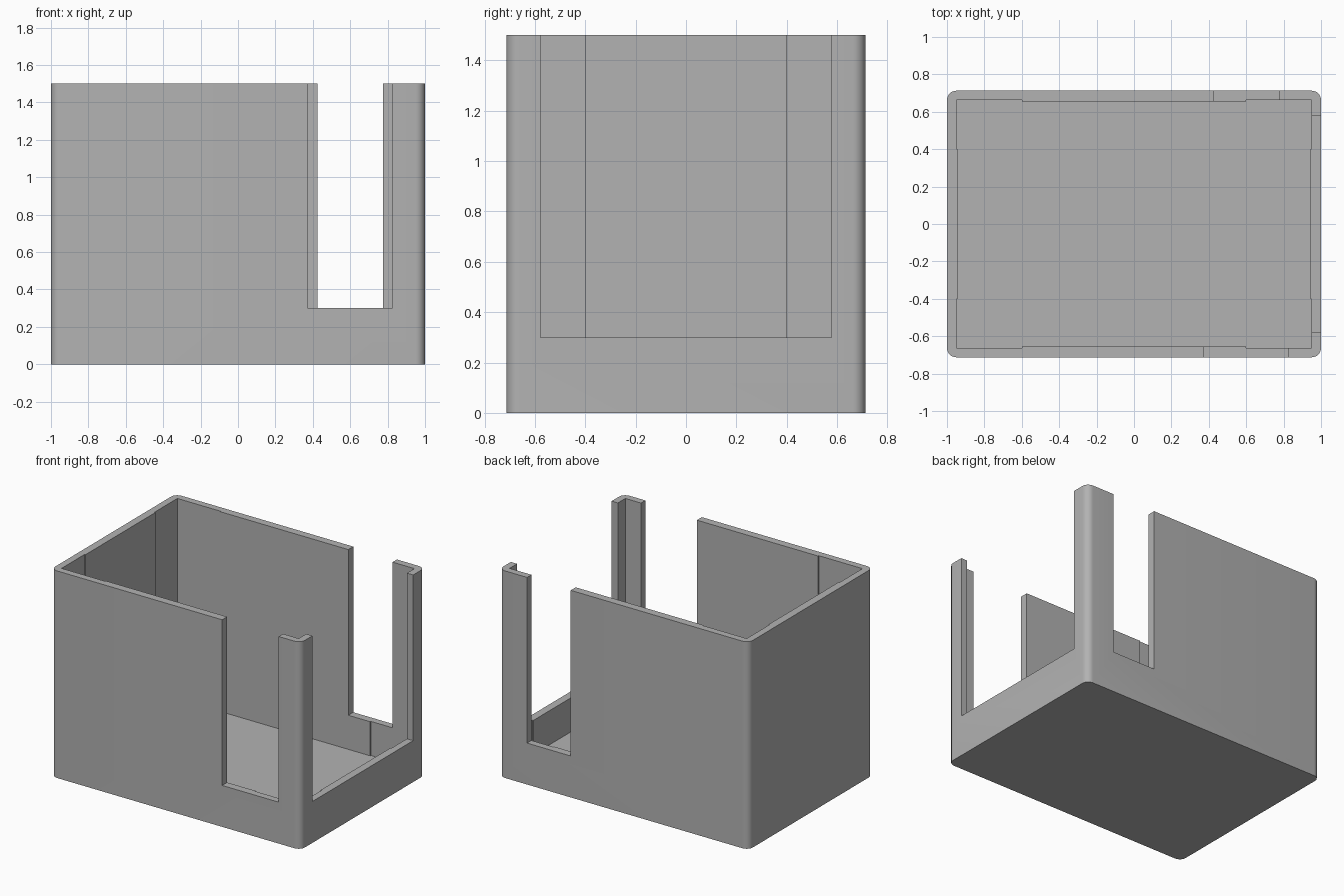
import bpy
import bmesh
import math

cube = bpy.data.objects.get("Cube")
if cube:
    bpy.data.objects.remove(cube, do_unlink=True)

HALF_X, HALF_Y, HEIGHT = 1.0, 0.7125, 1.5
WALL, FLOOR, RADIUS = 0.05, 0.053, 0.05
PAD = 0.007           # thickness of the raised pads inside each wall
SLOT_Z = 0.3          # bottom of the open slots

gray = bpy.data.materials.new("plain_gray")
gray.use_nodes = True
color = (0.448, 0.448, 0.448, 1)
gray.diffuse_color = color
gray.node_tree.nodes["Principled BSDF"].inputs["Base Color"].default_value = color


def prism(name, outline, z0, z1):
    """Extrude a counter-clockwise outline from z0 to z1."""
    bm = bmesh.new()
    face = bm.faces.new([bm.verts.new((x, y, z0)) for x, y in outline])
    top = bmesh.ops.extrude_face_region(bm, geom=[face])["geom"]
    verts = [v for v in top if isinstance(v, bmesh.types.BMVert)]
    bmesh.ops.translate(bm, verts=verts, vec=(0, 0, z1 - z0))
    bmesh.ops.recalc_face_normals(bm, faces=bm.faces)
    mesh = bpy.data.meshes.new(name)
    bm.to_mesh(mesh)
    bm.free()
    mesh.materials.append(gray)
    obj = bpy.data.objects.new(name, mesh)
    bpy.context.collection.objects.link(obj)
    return obj


def four_way(quarter):
    """Mirror a first-quadrant path into a closed outline."""
    back = quarter[::-1]
    return (quarter + [(-x, y) for x, y in back]
            + [(-x, -y) for x, y in quarter] + [(x, -y) for x, y in back])


def rectangle(x0, x1, y0, y1):
    return [(x0, y0), (x1, y0), (x1, y1), (x0, y1)]


def cut(target, cutter):
    cutter.hide_render = True
    mod = target.modifiers.new("cut", "BOOLEAN")
    mod.operation = "DIFFERENCE"
    mod.solver = "EXACT"
    mod.object = cutter
    bpy.ops.object.modifier_apply(modifier=mod.name)
    bpy.data.objects.remove(cutter, do_unlink=True)


# Solid body with rounded vertical corners
steps = 8
corner = []
for i in range(steps + 1):
    a = math.pi / 2 * i / steps
    corner.append((HALF_X - RADIUS + RADIUS * math.cos(a),
                   HALF_Y - RADIUS + RADIUS * math.sin(a)))
box = prism("open_box", four_way(corner), 0, HEIGHT)
bpy.context.view_layer.objects.active = box
box.select_set(True)

# Cavity, narrowed by a shallow pad in the middle of each wall
in_x, in_y = HALF_X - WALL, HALF_Y - WALL
pad_x, pad_y = 0.6, 0.4
cavity = four_way([(in_x - PAD, pad_y), (in_x, pad_y), (in_x, in_y),
                   (pad_x, in_y), (pad_x, in_y - PAD)])
cut(box, prism("cavity_cutter", cavity, FLOOR, HEIGHT + 0.2))

# Open slots in the front, back and side walls
slots = {
    "front_slot_cutter": rectangle(0.372, 0.825, -0.9, -0.5),
    "back_slot_cutter": rectangle(0.425, 0.775, 0.5, 0.9),
    "side_slot_cutter": rectangle(0.8, 1.2, -0.577, 0.577),
}
for name, outline in slots.items():
    cut(box, prism(name, outline, SLOT_Z, HEIGHT + 0.2))

bpy.ops.object.shade_smooth_by_angle(angle=math.radians(30))
